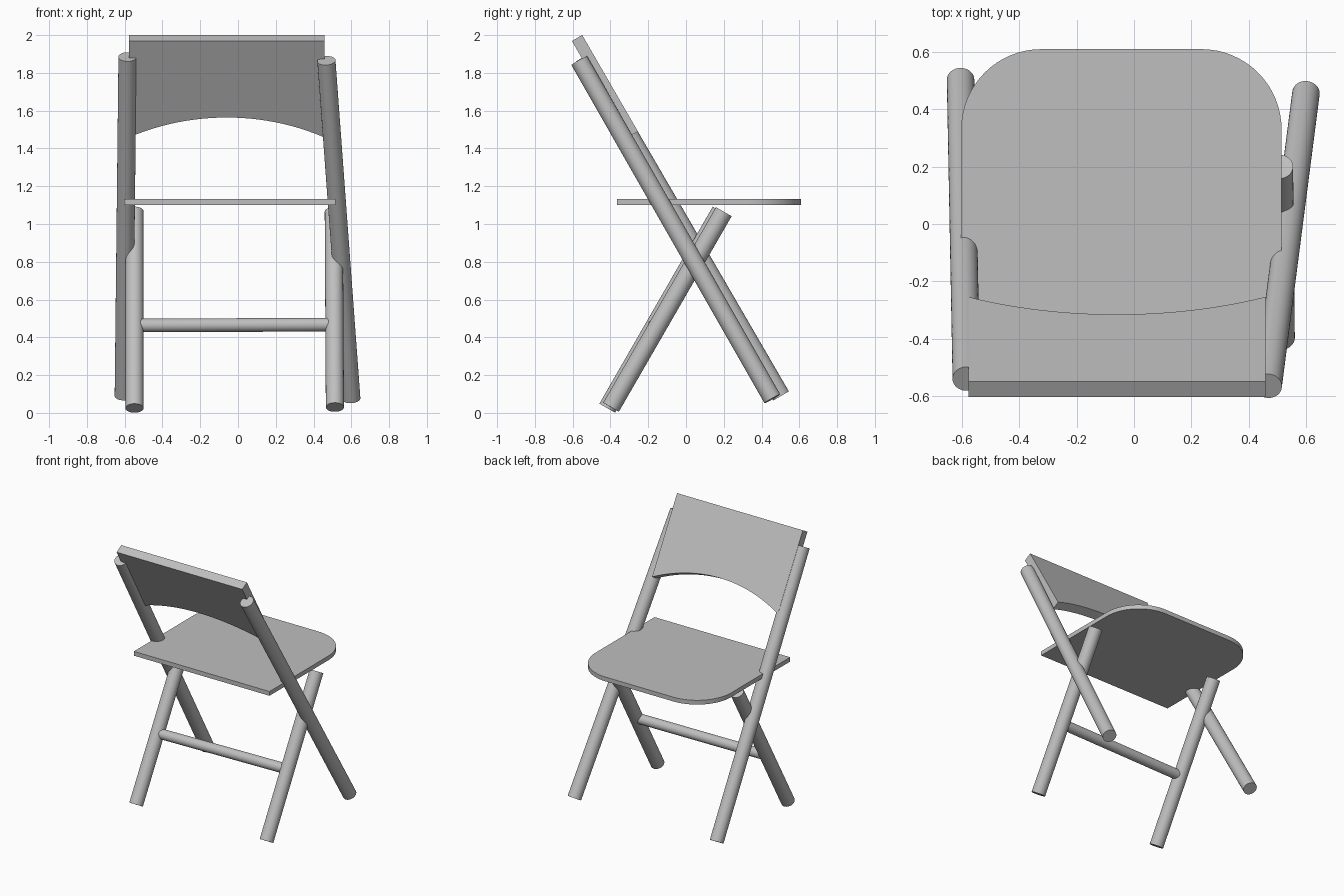
import bpy, bmesh, math
from mathutils import Vector, Matrix

cube = bpy.data.objects.get("Cube")
if cube:
    bpy.data.objects.remove(cube, do_unlink=True)

GREY = (0.52, 0.52, 0.52, 1)
grey = bpy.data.materials.new("plain grey")
grey.use_nodes = True
grey.diffuse_color = GREY
grey.node_tree.nodes["Principled BSDF"].inputs["Base Color"].default_value = GREY


def finish(name, bm, matrix):
    bmesh.ops.recalc_face_normals(bm, faces=bm.faces)
    mesh = bpy.data.meshes.new(name)
    bm.to_mesh(mesh)
    bm.free()
    mesh.materials.append(grey)
    obj = bpy.data.objects.new(name, mesh)
    bpy.context.collection.objects.link(obj)
    obj.matrix_world = matrix
    bpy.ops.object.select_all(action='DESELECT')
    obj.select_set(True)
    bpy.context.view_layer.objects.active = obj
    bpy.ops.object.shade_smooth_by_angle(angle=math.radians(30))


def rod(name, start, end, radius):
    """Round bar with flat ends between two points."""
    start, end = Vector(start), Vector(end)
    axis = end - start
    bm = bmesh.new()
    bmesh.ops.create_cone(bm, cap_ends=True, segments=40, radius1=radius,
                          radius2=radius, depth=axis.length)
    turn = axis.to_track_quat('Z', 'Y').to_matrix().to_4x4()
    finish(name, bm, Matrix.Translation((start + end) / 2) @ turn)


def board(name, outline, thickness, matrix):
    """Flat panel: a 2D outline extruded along its local z."""
    bm = bmesh.new()
    face = bm.faces.new([bm.verts.new((x, y, 0)) for x, y in outline])
    new = bmesh.ops.extrude_face_region(bm, geom=[face])["geom"]
    bmesh.ops.translate(bm, vec=(0, 0, thickness),
                        verts=[v for v in new if isinstance(v, bmesh.types.BMVert)])
    finish(name, bm, matrix)


# Long legs that also carry the backrest
LEG = 0.048
rod("right_long_leg", (-0.605, 0.503, 0.09), (-0.585, -0.54, 1.885), LEG)
rod("left_long_leg", (0.60, 0.457, 0.075), (0.468, -0.565, 1.865), LEG)

# Short crossing legs
rod("right_short_leg", (-0.548, -0.417, 0.025), (-0.548, 0.183, 1.068), LEG)
rod("left_short_leg", (0.513, -0.397, 0.03), (0.507, 0.2, 1.065), LEG)

# Crossbar between the short legs
rod("crossbar", (-0.54, -0.165, 0.463), (0.51, -0.145, 0.467), 0.036)

# Seat with two rounded corners on the +y edge
X0, X1, Y0, Y1, R = -0.603, 0.515, -0.365, 0.61, 0.28
seat = [(X0, Y0), (X1, Y0)]
for cx, first in ((X1 - R, 0), (X0 + R, 90)):
    for i in range(17):
        a = math.radians(first + 90 * i / 16)
        seat.append((cx + R * math.cos(a), Y1 - R + R * math.sin(a)))
board("seat", seat, 0.032, Matrix.Translation((0, 0, 1.1)))

# Leaning backrest with an arched lower edge; local y runs up the panel
B0, B1, SIDE, RISE = -0.578, 0.458, 0.59, 0.122
half = (B1 - B0) / 2
radius = (half ** 2 + RISE ** 2) / (2 * RISE)
back = [(B1, 0), (B0, 0)]
for i in range(25):
    u = half * (i / 12 - 1)
    rise = RISE - radius + math.sqrt(radius ** 2 - u ** 2)
    back.append(((B0 + B1) / 2 + u, rise - SIDE))
lean = Matrix.Rotation(math.radians(120), 4, 'X')
board("backrest", back, -0.063, Matrix.Translation((0, -0.604, 1.969)) @ lean)
